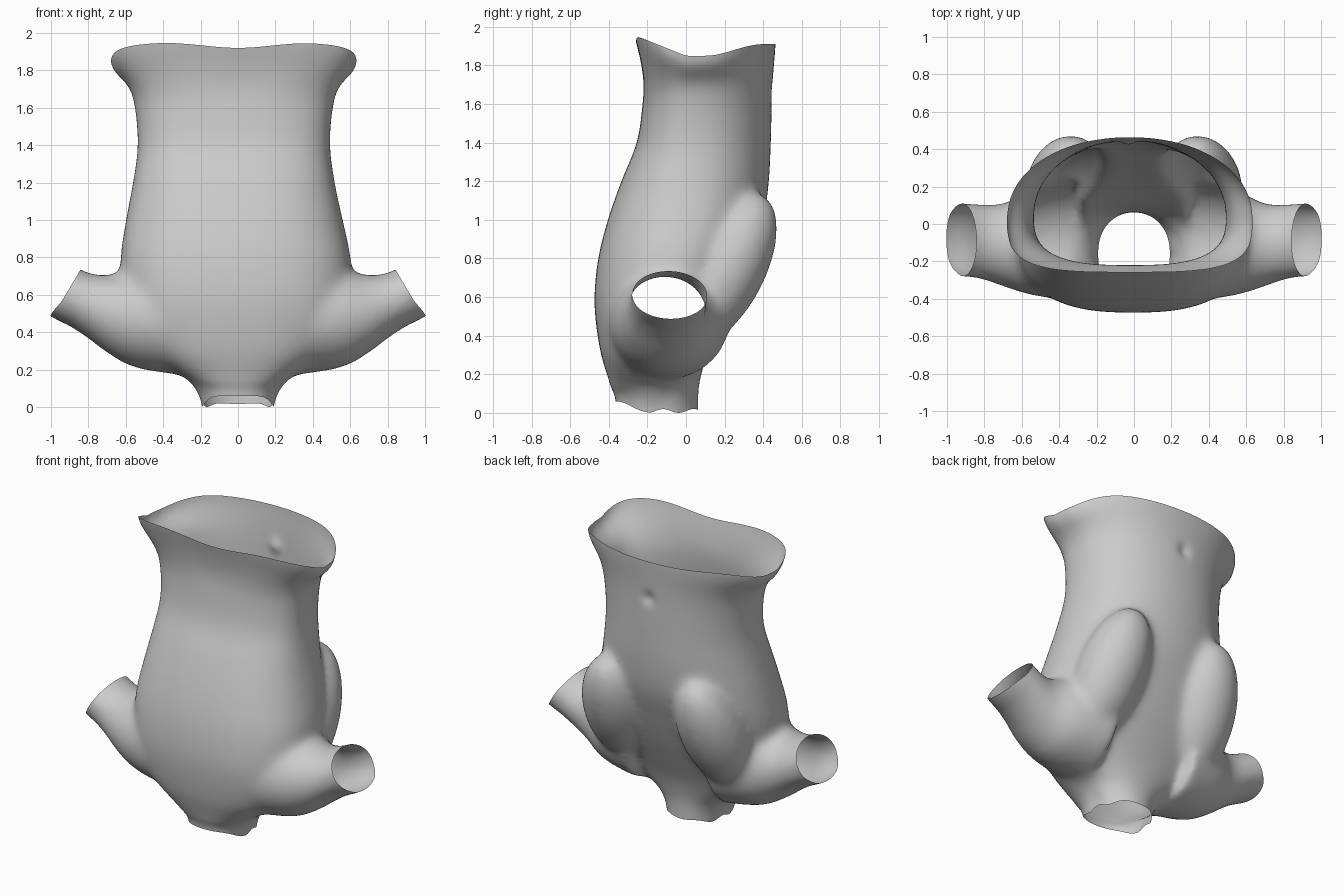
import bpy, bmesh, math
from mathutils import Vector, Matrix

cube = bpy.data.objects.get("Cube")
if cube:
    bpy.data.objects.remove(cube, do_unlink=True)

SEG = 64


def refine(rows, steps=5):
    """Smooth curve through rows of section sizes."""
    rows = [Vector(r) for r in rows]
    out = []
    for i in range(len(rows) - 1):
        a, b = rows[i], rows[i + 1]
        before, after = rows[max(i - 1, 0)], rows[min(i + 2, len(rows) - 1)]
        for k in range(steps):
            t = k / steps
            out.append(.5 * (2 * a + (b - before) * t
                             + (2 * before - 5 * a + 4 * b - after) * t ** 2
                             + (3 * a - before - 3 * b + after) * t ** 3))
    return out + [rows[-1]]


def skin(bm, rings):
    """Closed loft through a list of point rings."""
    loops = [[bm.verts.new(p) for p in ring] for ring in rings]
    for a, b in zip(loops, loops[1:]):
        for i in range(SEG):
            j = (i + 1) % SEG
            bm.faces.new((a[i], a[j], b[j], b[i]))
    bm.faces.new(loops[0][::-1])
    bm.faces.new(loops[-1])


def spow(v, e):
    return math.copysign(abs(v) ** e, v)


def smooth(a, b, t):
    t = max(0, min(1, (t - a) / (b - a)))
    return t * t * (3 - 2 * t)


def body_ring(z, w, front, back, mid):
    """Flattened front, boxier at the waist rim, and rounder back."""
    shift = -0.022 * smooth(0.3, 1.2, z)
    front_power = .78 - .22 * smooth(1.6, 1.88, z)
    ring = []
    for i in range(SEG):
        a = 2 * math.pi * i / SEG
        c, s = math.cos(a), math.sin(a)
        e = front_power if s < 0 else 0.95
        depth = mid - front if s < 0 else back - mid
        ring.append((shift + w * spow(c, e), mid + depth * spow(s, e), z))
    return ring


def arm_ring(side, x, low, high, front, back):
    ring = []
    for i in range(SEG):
        a = 2 * math.pi * i / SEG
        ring.append((side * x,
                     (front + back) / 2 + (back - front) / 2 * math.cos(a),
                     (low + high) / 2 + side * (high - low) / 2 * math.sin(a)))
    return ring


bm = bmesh.new()

# Trunk: height, half width, front, back, widest depth
trunk = [
    (-0.15, .19, -.35, .065, -.15), (0.03, .19, -.365, .065, -.15),
    (0.12, .24, -.385, .065, -.15), (0.2, .35, -.41, .08, -.15),
    (0.3, .48, -.44, .11, -.13), (0.45, .58, -.465, .18, -.1),
    (0.6, .61, -.475, .25, -.08), (0.8, .615, -.455, .33, -.04),
    (1.0, .58, -.405, .4, 0), (1.2, .54, -.335, .43, .02),
    (1.4, .515, -.255, .44, .03), (1.6, .53, -.225, .445, .03),
    (1.72, .565, -.22, .45, .03), (1.82, .64, -.24, .46, .03),
    (1.88, .66, -.26, .465, .03), (2.1, .66, -.29, .47, .03)]
skin(bm, [body_ring(*r) for r in refine(trunk)])

# Arm stubs and the two back lobes
arm = [(.3, .17, .76, -.42, .23), (.55, .21, .74, -.38, .18),
       (.7, .29, .705, -.335, .11), (.85, .40, .74, -.29, .11),
       (1.15, .58, .92, -.27, .14)]
for side in (1, -1):
    skin(bm, [arm_ring(side, *r) for r in refine(arm)])
    axis = Vector((-side * .1, .46, .89))
    place = (Matrix.Translation((side * .36, .2, .74))
             @ axis.to_track_quat('Z', 'Y').to_matrix().to_4x4()
             @ Matrix.Diagonal((.22, .21, .44, 1)))
    bmesh.ops.create_uvsphere(bm, u_segments=32, v_segments=24, radius=1, matrix=place)
bmesh.ops.recalc_face_normals(bm, faces=bm.faces)

mesh = bpy.data.meshes.new("torso_shell")
bm.to_mesh(mesh)
bm.free()
torso = bpy.data.objects.new("torso_shell", mesh)
bpy.context.collection.objects.link(torso)
bpy.context.view_layer.objects.active = torso
torso.select_set(True)

# Fuse the parts into one smooth skin
fuse = torso.modifiers.new("fuse", 'REMESH')
fuse.mode = 'VOXEL'
fuse.voxel_size = 0.02
relax = torso.modifiers.new("relax", 'SMOOTH')
relax.factor = 0.5
relax.iterations = 30
for name in ("fuse", "relax"):
    bpy.ops.object.modifier_apply(modifier=name)

# Cut the neck, waist and arm openings, each only in its own region
bm = bmesh.new()
bm.from_mesh(torso.data)
cuts = [((0, 0, 1.88), (0, 0, 1), lambda c: c.z > 1.7),
        ((0, 0, .03), (0, 0, -1), lambda c: c.z < .15),
        ((.91, 0, .62), (.86, 0, .51), lambda c: c.x > .69 and c.z < 1.1),
        ((-.91, 0, .62), (-.86, 0, .51), lambda c: c.x < -.69 and c.z < 1.1)]
for point, normal, region in cuts:
    faces = [f for f in bm.faces if region(f.calc_center_median())]
    edges = {e for f in faces for e in f.edges}
    verts = {v for f in faces for v in f.verts}
    bmesh.ops.bisect_plane(bm, geom=list(verts) + list(edges) + faces,
                           plane_co=point, plane_no=normal, clear_outer=True)

# Uneven rims and the small dimple in the back
for v in bm.verts:
    x, y, z = v.co
    if y < 0:
        rim = 1.85 + .1 * min(1, -y / .25) - .03 * math.exp(-(x / .25) ** 2)
    else:
        rim = 1.85 + .06 * smooth(.1, .4, y)
    v.co.z += (rim - 1.88) * smooth(1.65, 1.88, z)
    hem = .005 + .055 * smooth(-.2, -.36, y) if y < -.2 else .01 + .01 * math.sin(40 * y)
    v.co.z += (hem - .03) * (1 - smooth(.03, .15, z))
    side = math.copysign(1, x)
    v.co.x += side * .015 * smooth(.88, .97, abs(x)) * (1 - smooth(.5, .58, z))
    if y > .3:
        v.co.y -= .02 * math.exp(-((x + .03) ** 2 + (z - 1.65) ** 2) / .0015)
bm.to_mesh(torso.data)
bm.free()

grey = bpy.data.materials.new("plain_grey")
grey.use_nodes = True
colour = (.6, .6, .6, 1)
grey.diffuse_color = colour
grey.node_tree.nodes["Principled BSDF"].inputs["Base Color"].default_value = colour
torso.data.materials.clear()
torso.data.materials.append(grey)
bpy.ops.object.shade_smooth_by_angle(angle=math.radians(60))
